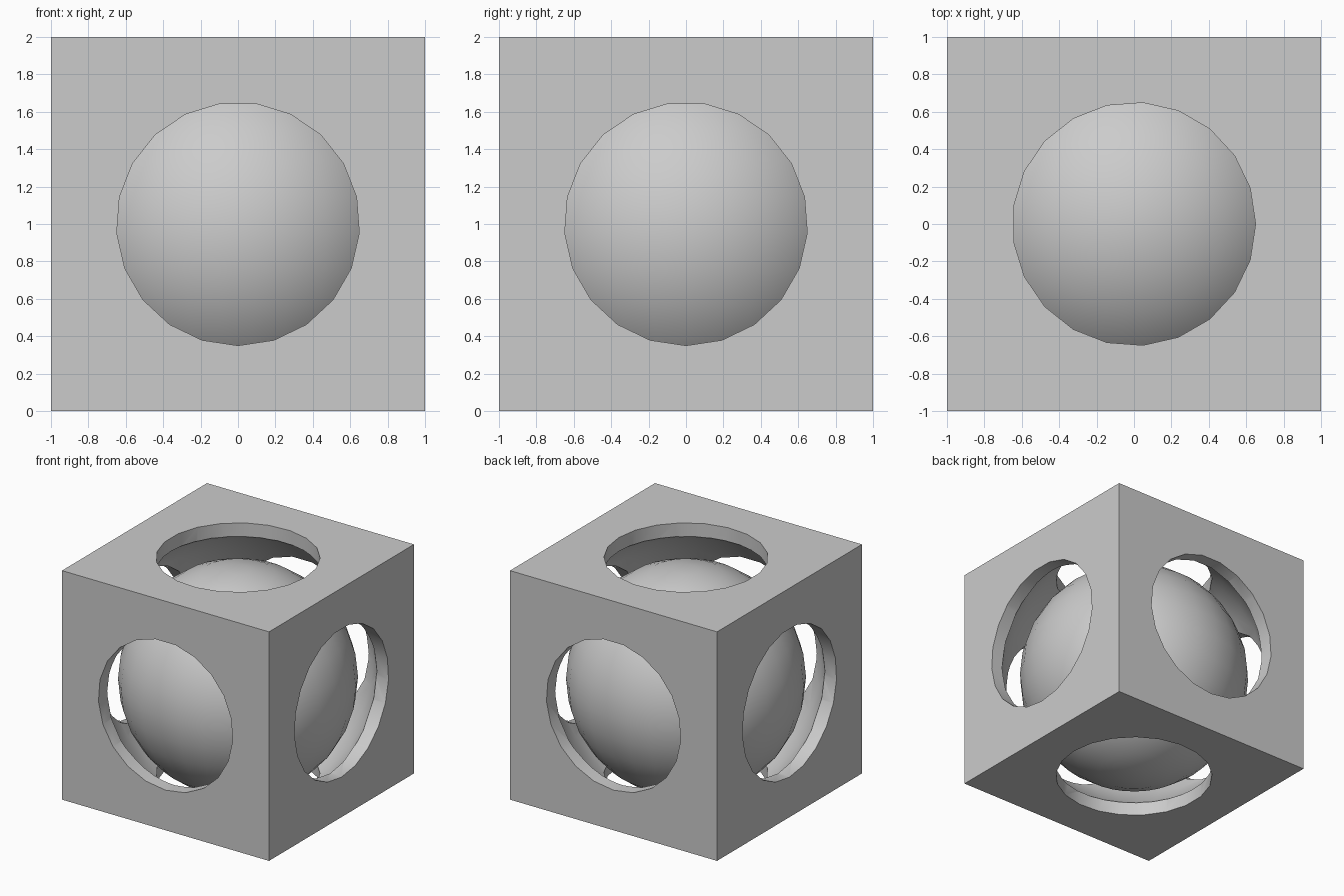
import bpy
import bmesh
from math import sin, cos, pi, radians
from mathutils import Matrix

default_cube = bpy.data.objects.get("Cube")
if default_cube:
    bpy.data.objects.remove(default_cube, do_unlink=True)

GREY = (0.6, 0.6, 0.6, 1.0)
grey = bpy.data.materials.new("plain_grey")
grey.use_nodes = True
grey.diffuse_color = GREY
grey.node_tree.nodes["Principled BSDF"].inputs["Base Color"].default_value = GREY


def add_object(name, bm, z=1.0):
    bmesh.ops.recalc_face_normals(bm, faces=bm.faces)
    mesh = bpy.data.meshes.new(name)
    bm.to_mesh(mesh)
    bm.free()
    mesh.materials.append(grey)
    obj = bpy.data.objects.new(name, mesh)
    obj.location.z = z
    bpy.context.collection.objects.link(obj)
    return obj


def revolve(name, profile, sides, z=1.0, turn=Matrix()):
    """Closed solid of stacked rings, each given as (radius, height)."""
    bm = bmesh.new()
    rings = [[bm.verts.new((r * cos(2 * pi * k / sides), r * sin(2 * pi * k / sides), h))
              for k in range(sides)] for r, h in profile]
    for low, high in zip(rings, rings[1:]):
        for k in range(sides):
            n = (k + 1) % sides
            bm.faces.new((low[k], low[n], high[n], high[k]))
    bm.faces.new(rings[0][::-1])
    bm.faces.new(rings[-1])
    bm.transform(turn)
    return add_object(name, bm, z)


def sphere_profile(radius, rings=15):
    angles = [pi * (i + 0.5) / rings for i in range(rings)]
    return [(radius * sin(a), -radius * cos(a)) for a in angles]


def select_only(obj):
    bpy.ops.object.select_all(action='DESELECT')
    obj.select_set(True)
    bpy.context.view_layer.objects.active = obj


# Outer cube
bm = bmesh.new()
bmesh.ops.create_cube(bm, size=2.0)
frame = add_object("cube_frame", bm)

# Cutters: round cavity and one through hole per axis
across = Matrix.Rotation(radians(90), 4, 'Y')
along = Matrix.Rotation(radians(90), 4, 'Z') @ across
hole = [(0.65, -1.2), (0.65, 1.2)]
cutters = [revolve("cavity_cutter", sphere_profile(1.1), 30)]
for name, turn in (("vertical", Matrix()), ("sideways", across), ("lengthwise", along)):
    cutters.append(revolve(name + "_hole_cutter", hole, 21, turn=turn))

select_only(frame)
for cutter in cutters:
    cutter.hide_render = True
    mod = frame.modifiers.new(cutter.name, 'BOOLEAN')
    mod.operation = 'DIFFERENCE'
    mod.solver = 'EXACT'
    mod.object = cutter
    bpy.ops.object.modifier_apply(modifier=mod.name)
for cutter in cutters:
    bpy.data.objects.remove(cutter, do_unlink=True)

# Loose ball, resting low in the cavity
ball = revolve("inner_ball", sphere_profile(0.95), 30, z=0.95)

for obj in (frame, ball):
    select_only(obj)
    bpy.ops.object.shade_smooth_by_angle(angle=radians(30))
